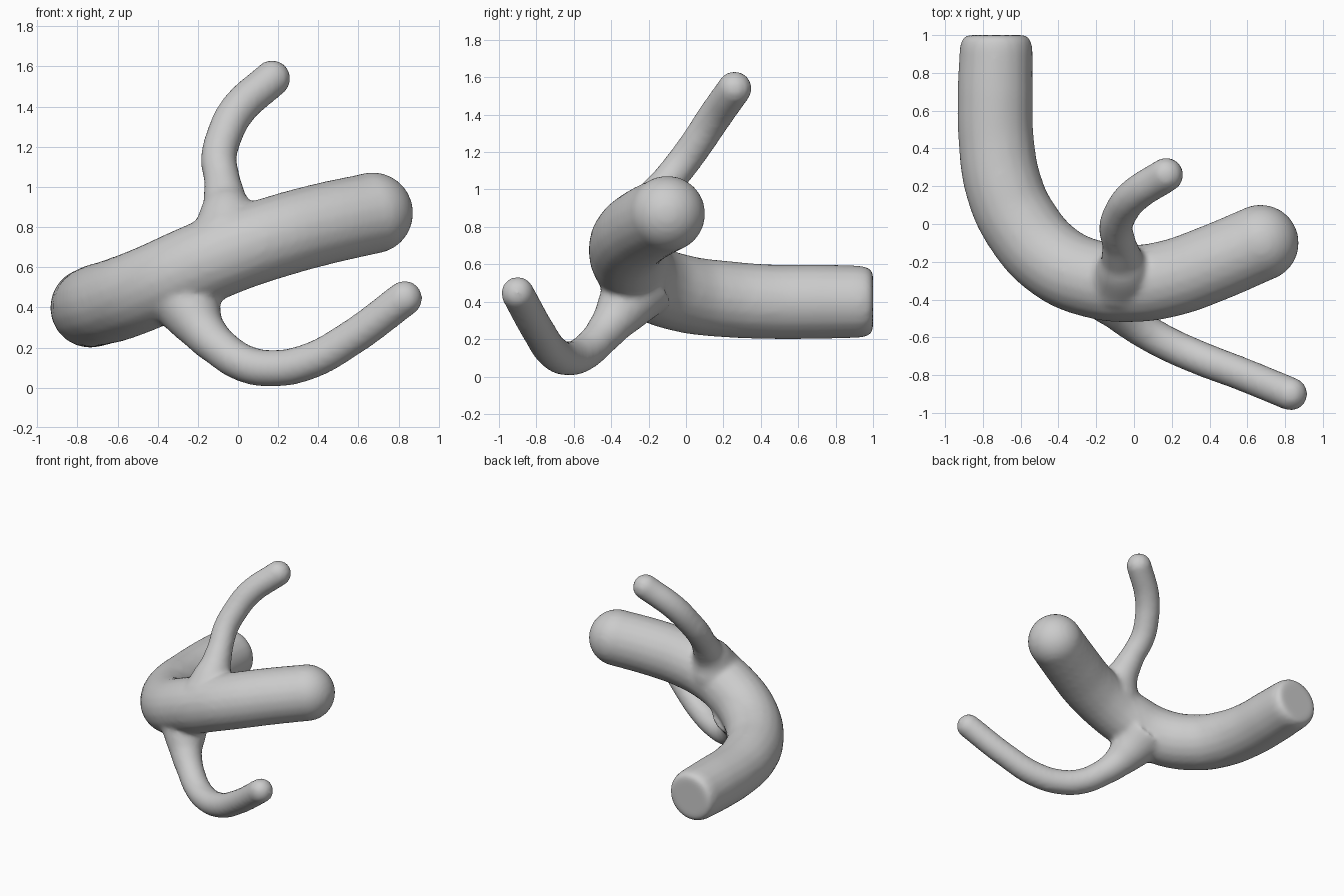
import bpy
import bmesh

if "Cube" in bpy.data.objects:
    bpy.data.objects.remove(bpy.data.objects["Cube"])

parts = []


def tube(name, pts, tip_radius):
    """Round tube through (x, y, z, radius) points, with a ball on the last point."""
    curve = bpy.data.curves.new(name, 'CURVE')
    curve.dimensions = '3D'
    curve.bevel_depth = 1.0
    curve.bevel_resolution = 8
    curve.resolution_u = 8
    curve.use_fill_caps = True
    spline = curve.splines.new('BEZIER')
    spline.bezier_points.add(len(pts) - 1)
    for bp, (x, y, z, r) in zip(spline.bezier_points, pts):
        bp.co = (x, y, z)
        bp.radius = r
        bp.handle_left_type = bp.handle_right_type = 'AUTO'
    obj = bpy.data.objects.new(name, curve)
    bpy.context.collection.objects.link(obj)
    bpy.ops.object.select_all(action='DESELECT')
    obj.select_set(True)
    bpy.context.view_layer.objects.active = obj
    bpy.ops.object.convert(target='MESH')
    parts.append(bpy.context.object)
    bpy.ops.mesh.primitive_uv_sphere_add(segments=32, ring_count=20,
                                         radius=tip_radius, location=pts[-1][:3])
    parts.append(bpy.context.object)


# Thick trunk: flat rounded end at the back, domed end at the right
tube("trunk", [
    (-0.73, 1.0, 0.40, 0.16), (-0.73, 0.975, 0.40, 0.184), (-0.73, 0.93, 0.40, 0.194),
    (-0.735, 0.7, 0.40, 0.20), (-0.73, 0.45, 0.40, 0.20), (-0.69, 0.2, 0.415, 0.205),
    (-0.60, 0.0, 0.44, 0.207), (-0.42, -0.20, 0.51, 0.207), (-0.20, -0.295, 0.61, 0.207),
    (0.0, -0.315, 0.69, 0.205), (0.2, -0.285, 0.755, 0.205), (0.4, -0.215, 0.81, 0.205),
    (0.67, -0.10, 0.87, 0.203)], 0.203)

# Upper branch, flared where it leaves the trunk
tube("upper_branch", [
    (-0.05, -0.28, 0.76, 0.19), (-0.055, -0.235, 0.86, 0.145), (-0.065, -0.18, 0.935, 0.108),
    (-0.08, -0.10, 1.04, 0.09), (-0.095, -0.02, 1.14, 0.09), (-0.07, 0.06, 1.25, 0.09),
    (0.0, 0.15, 1.385, 0.092), (0.17, 0.26, 1.54, 0.092)], 0.092)

# Lower branch, dipping to the ground and rising again
tube("lower_branch", [
    (-0.29, -0.25, 0.49, 0.20), (-0.23, -0.33, 0.375, 0.15), (-0.17, -0.40, 0.28, 0.112),
    (-0.09, -0.465, 0.20, 0.097), (0.03, -0.55, 0.122, 0.094), (0.17, -0.63, 0.097, 0.092),
    (0.35, -0.71, 0.13, 0.091), (0.56, -0.79, 0.245, 0.089), (0.83, -0.90, 0.445, 0.089)], 0.089)

# Join everything and fuse it into one skin with soft junctions
bpy.ops.object.select_all(action='DESELECT')
for p in parts:
    p.select_set(True)
bpy.context.view_layer.objects.active = parts[0]
bpy.ops.object.join()
body = bpy.context.object
body.name = "branching_tube"

bm = bmesh.new()
bm.from_mesh(body.data)
bmesh.ops.remove_doubles(bm, verts=bm.verts, dist=0.0005)
bmesh.ops.recalc_face_normals(bm, faces=bm.faces)
bm.to_mesh(body.data)
bm.free()

remesh = body.modifiers.new("fuse", 'REMESH')
remesh.mode = 'VOXEL'
remesh.voxel_size = 0.018
remesh.use_smooth_shade = True
smooth = body.modifiers.new("soften", 'SMOOTH')
smooth.factor = 0.5
smooth.iterations = 8
